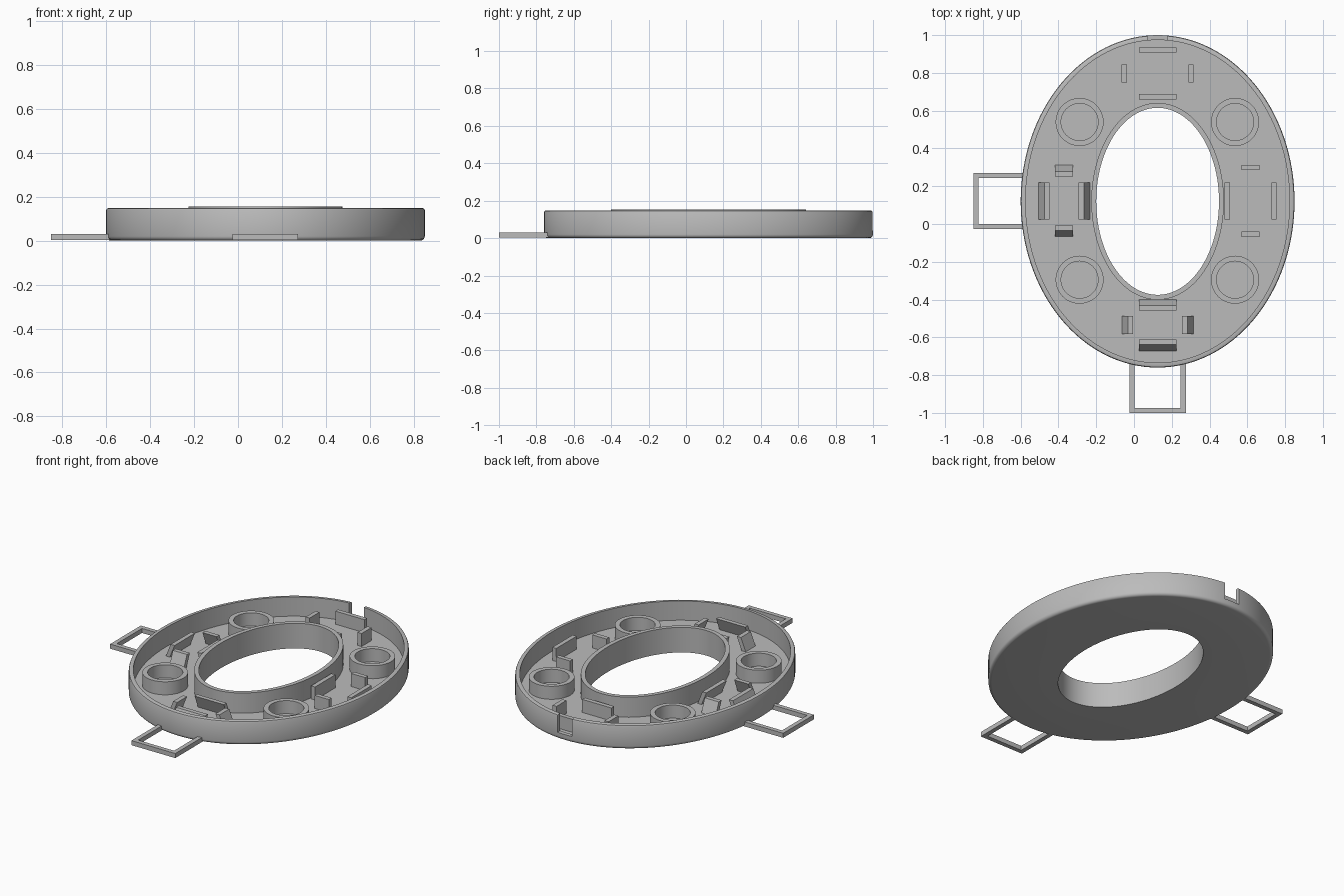
import bpy, bmesh, math
from mathutils import Vector

if "Cube" in bpy.data.objects:
    bpy.data.objects.remove(bpy.data.objects["Cube"], do_unlink=True)

grey = bpy.data.materials.new("plain grey")
grey.use_nodes = True
colour = (0.5, 0.5, 0.5, 1)
grey.diffuse_color = colour
grey.node_tree.nodes["Principled BSDF"].inputs["Base Color"].default_value = colour

CX, CY = 0.125, 0.12      # centre of the oval body
FLOOR = 0.03


def finish(name, bm, smooth=False):
    bmesh.ops.recalc_face_normals(bm, faces=bm.faces)
    mesh = bpy.data.meshes.new(name)
    bm.to_mesh(mesh)
    bm.free()
    mesh.materials.append(grey)
    ob = bpy.data.objects.new(name, mesh)
    bpy.context.collection.objects.link(ob)
    if smooth:
        bpy.ops.object.select_all(action="DESELECT")
        ob.select_set(True)
        bpy.context.view_layer.objects.active = ob
        bpy.ops.object.shade_smooth_by_angle(angle=math.radians(35))
    return ob


def lathe(name, centre, profile, segments):
    """Sweep a closed profile of (x radius, y radius, z) around an oval."""
    bm = bmesh.new()
    rings = []
    for i in range(segments):
        a = math.tau * i / segments
        rings.append([bm.verts.new((centre[0] + rx * math.cos(a),
                                    centre[1] + ry * math.sin(a), z))
                      for rx, ry, z in profile])
    n = len(profile)
    for i, ring in enumerate(rings):
        after = rings[(i + 1) % segments]
        for j in range(n):
            k = (j + 1) % n
            bm.faces.new((ring[j], after[j], after[k], ring[k]))
    return finish(name, bm, True)


def block(name, low, high, lean=(0, 0)):
    """Box between two corners; lean shifts its top sideways."""
    bm = bmesh.new()
    bmesh.ops.create_cube(bm, size=1)
    low, high = Vector(low), Vector(high)
    for v in bm.verts:
        top = v.co.z > 0
        v.co = (low + high) / 2 + v.co * (high - low)
        if top:
            v.co.x += lean[0]
            v.co.y += lean[1]
    return finish(name, bm)


# Oval tray: rounded outer wall, floor and inner wall around the hole
def outer(inset, z):
    return (0.725 - inset, 0.88 - inset, z)


def inner(grow, z):
    return (0.325 + grow, 0.495 + grow, z)


R = 0.02
profile = [inner(0, 0)]
for i in range(6):
    a = math.pi / 2 * i / 5
    profile.append(outer(R - R * math.sin(a), R - R * math.cos(a)))
profile += [outer(0, 0.138), outer(0.003, 0.145), outer(0.01, 0.148),
            outer(0.026, 0.148), outer(0.026, FLOOR),
            inner(0.026, FLOOR), inner(0.026, 0.154), inner(0, 0.154)]
tray = lathe("oval_tray", (CX, CY), profile, 128)

# Cable notch through the back of the outer wall
cutter = block("notch_cutter", (CX - 0.05, 0.94, 0.04), (CX + 0.05, 1.05, 0.2))
cutter.hide_render = True
cutter.hide_viewport = True
cutter.display_type = "WIRE"
cut = tray.modifiers.new("notch", "BOOLEAN")
cut.operation = "DIFFERENCE"
cut.solver = "EXACT"
cut.object = cutter

# Four round cups
for sx, x in (("right", -0.288), ("left", 0.535)):
    for sy, y in (("front", -0.295), ("back", 0.54)):
        lathe(f"{sy}_{sx}_cup", (x, y),
              [(r, r, z) for r, z in ((0.098, FLOOR - 0.01), (0.127, FLOOR - 0.01),
                                      (0.127, 0.11), (0.098, 0.11))], 48)


# Clip sets: two wide and two narrow plates round a pocket
def clip_set(name, centre, along_x, lean):
    t = 0.027
    for kind, reach, half in (("wide", 0.137, 0.099), ("narrow", 0.19, 0.048)):
        for s in (-1, 1):
            a, b = sorted((s * reach, s * (reach - t)))
            shift = -s * lean
            if (kind == "wide") == along_x:
                low, high, tilt = (-half, a), (half, b), (0, shift)
            else:
                low, high, tilt = (a, -half), (b, half), (shift, 0)
            block(f"{name}_{kind}_clip_{'low' if s < 0 else 'high'}",
                  (centre[0] + low[0], centre[1] + low[1], FLOOR - 0.002),
                  (centre[0] + high[0], centre[1] + high[1], 0.11), tilt)


clip_set("back", (CX, 0.797), True, 0)
clip_set("left", (0.617, 0.122), False, 0)
clip_set("right", (-0.37, 0.122), False, 0.033)
clip_set("front", (CX, -0.535), True, 0.033)


# Flat square loops sticking out of the right and front sides
def loop(name, x0, x1, y0, y1, open_side):
    t, h = 0.027, 0.03
    bars = {"left": (x1 - t, x1, y0, y1), "right": (x0, x0 + t, y0, y1),
            "front": (x0, x1, y0, y0 + t), "back": (x0, x1, y1 - t, y1)}
    for side, (a, b, c, d) in bars.items():
        if side != open_side:
            block(f"{name}_{side}_bar", (a, c, 0.002), (b, d, h))


loop("right_loop", -0.85, -0.56, -0.027, 0.271, "left")
loop("front_loop", -0.024, 0.274, -1.0, -0.72, "back")
